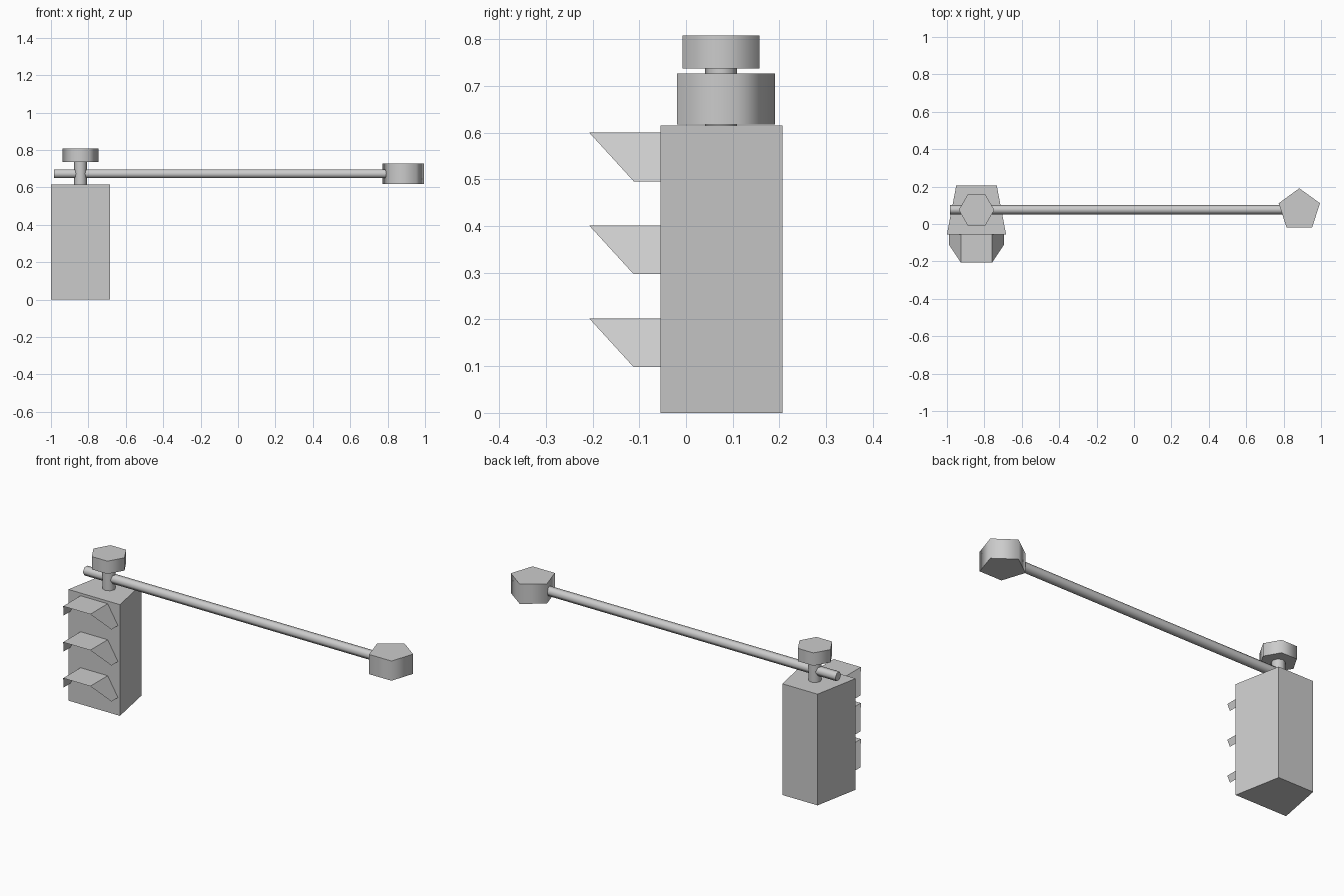
import bpy
import bmesh
from math import pi, radians
from mathutils import Matrix

cube = bpy.data.objects.get("Cube")
if cube:
    bpy.data.objects.remove(cube)

GREY = (0.6, 0.6, 0.6, 1)
grey = bpy.data.materials.new("plain grey")
grey.use_nodes = True
grey.diffuse_color = GREY
grey.node_tree.nodes["Principled BSDF"].inputs["Base Color"].default_value = GREY

CX, CY = -0.842, 0.075      # axis of the hanging lamp


def finish(name, bm, smooth=False):
    mesh = bpy.data.meshes.new(name)
    bm.to_mesh(mesh)
    bm.free()
    mesh.materials.append(grey)
    obj = bpy.data.objects.new(name, mesh)
    bpy.context.collection.objects.link(obj)
    if smooth:
        bpy.ops.object.select_all(action="DESELECT")
        obj.select_set(True)
        bpy.context.view_layer.objects.active = obj
        bpy.ops.object.shade_smooth_by_angle(angle=radians(80))
    return obj


def prism(name, sides, radius, length, centre, turn):
    bm = bmesh.new()
    bmesh.ops.create_cone(bm, cap_ends=True, segments=sides, radius1=radius,
                          radius2=radius, depth=length,
                          matrix=Matrix.Translation(centre) @ turn)
    return finish(name, bm, True)


def point_to(axis_vertex):
    """Turn about z so that the first corner points along +x or +y."""
    return Matrix.Rotation(axis_vertex, 4, "Z")


# Tapered lamp housing
bm = bmesh.new()
outline = [(-0.158, -0.055), (0.158, -0.055), (0.108, 0.207), (-0.108, 0.207)]
base = bm.faces.new([bm.verts.new((CX + x, y, 0)) for x, y in outline])
top = bmesh.ops.extrude_face_region(bm, geom=[base])["geom"]
bmesh.ops.translate(bm, vec=(0, 0, 0.615),
                    verts=[v for v in top if isinstance(v, bmesh.types.BMVert)])
bmesh.ops.recalc_face_normals(bm, faces=bm.faces)
finish("lamp_housing", bm)

# Three thin half-hexagon visors, cut back towards the bottom
for label, z in (("lower", 0.202), ("middle", 0.401), ("upper", 0.6)):
    bm = bmesh.new()
    rows = []
    for x, drop, front in ((-0.146, 0.104, -0.112), (-0.083, 0, -0.207),
                           (0.083, 0, -0.207), (0.146, 0.104, -0.112)):
        rows.append([bm.verts.new((CX + x, y, z - drop)) for y in (front, -0.055)])
    for a, b in zip(rows, rows[1:]):
        bm.faces.new((a[0], b[0], b[1], a[1]))
    finish(label + "_visor", bm)

# Hanger stem and hexagonal cap
prism("hanger_stem", 8, 0.034, 0.14, (CX, CY, 0.675), point_to(0))
prism("hanger_cap", 6, 0.095, 0.071, (CX, CY, 0.7725), point_to(pi / 2))

# Horizontal pole and pentagonal end block
prism("pole", 6, 0.0255, 1.8, (-0.085, CY + 0.002, 0.673),
      Matrix.Rotation(pi / 2, 4, "Y"))
prism("end_block", 5, 0.116, 0.109, (0.884, CY, 0.6725), point_to(0))
